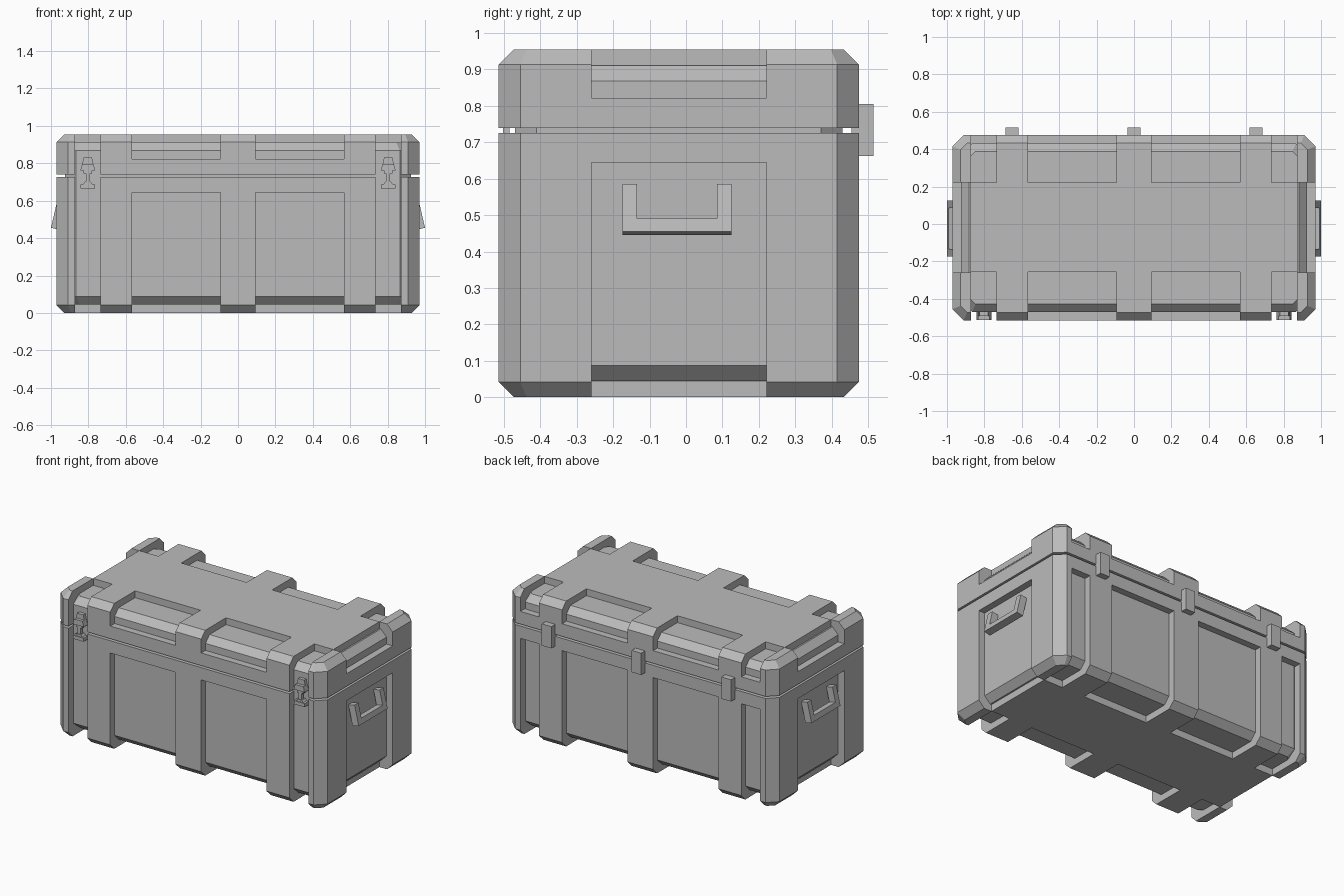
import bpy, bmesh, math
from mathutils import Vector

cube = bpy.data.objects.get("Cube")
if cube:
    bpy.data.objects.remove(cube, do_unlink=True)

# Single flat colour
GREY = (0.5, 0.5, 0.5, 1)
mat = bpy.data.materials.new("plain_grey")
mat.use_nodes = True
mat.diffuse_color = GREY
mat.node_tree.nodes["Principled BSDF"].inputs["Base Color"].default_value = GREY

# Case extents
HX, Y0, Y1, TOP = 0.97, -0.515, 0.475, 0.955
SEAM_LOW, SEAM_HIGH, SEAM_MID = 0.726, 0.739, 0.7325
INSET = 0.045


def finish(name, bm):
    bmesh.ops.recalc_face_normals(bm, faces=bm.faces)
    mesh = bpy.data.meshes.new(name)
    bm.to_mesh(mesh)
    bm.free()
    mesh.materials.append(mat)
    obj = bpy.data.objects.new(name, mesh)
    bpy.context.collection.objects.link(obj)
    return obj


def add_box(bm, x0, x1, y0, y1, z0, z1):
    made = bmesh.ops.create_cube(bm, size=1)["verts"]
    for v in made:
        v.co = Vector((x1 if v.co.x > 0 else x0,
                       y1 if v.co.y > 0 else y0,
                       z1 if v.co.z > 0 else z0))
    return made


def box(name, *bounds):
    bm = bmesh.new()
    add_box(bm, *bounds)
    return finish(name, bm)


def shell(name, inset, z0, z1, rim_z):
    """Block with chamfered upright corners and one chamfered rim."""
    bm = bmesh.new()
    add_box(bm, inset - HX, HX - inset, Y0 + inset, Y1 - inset, z0, z1)
    uprights = [e for e in bm.edges
                if abs(e.verts[0].co.z - e.verts[1].co.z) > 0.01]
    bmesh.ops.bevel(bm, geom=uprights, offset=0.06, segments=1, affect='EDGES')
    rim = [e for e in bm.edges
           if all(abs(v.co.z - rim_z) < 1e-4 for v in e.verts)]
    bmesh.ops.bevel(bm, geom=rim, offset=0.042, segments=1, affect='EDGES')
    return finish(name, bm)


def boolean(target, other, operation):
    mod = target.modifiers.new(operation.lower(), 'BOOLEAN')
    mod.operation, mod.solver, mod.object = operation, 'EXACT', other
    bpy.context.view_layer.objects.active = target
    bpy.ops.object.modifier_apply(modifier=mod.name)
    bpy.data.objects.remove(other, do_unlink=True)


def recess(target, low, high, latch_low, latch_high):
    """Cut the panel recesses on all four sides down to the core."""
    bm = bmesh.new()
    for s in (-1, 1):
        wide = sorted((s * 0.093, s * 0.568))
        narrow = sorted((s * 0.735, s * 0.872))
        add_box(bm, *wide, -0.7, -0.257, low, high)
        add_box(bm, *narrow, -0.7, -0.257, latch_low, latch_high)
        add_box(bm, *wide, 0.222, 0.7, low, high)
        add_box(bm, *narrow, 0.222, 0.7, low, high)
        add_box(bm, *sorted((s * 0.873, s * 1.2)), -0.259, 0.221, low, high)
    cutter = finish("recess_cutter", bm)
    cutter.hide_render = True
    boolean(target, cutter, 'DIFFERENCE')


# Lower case: ribbed outer shell around a smaller core
case_body = shell("case_body", 0, 0, SEAM_LOW, 0)
recess(case_body, -0.1, 0.645, -0.1, 1)
boolean(case_body, shell("core", INSET, INSET, SEAM_MID, INSET), 'UNION')

# Lid
case_lid = shell("case_lid", 0, SEAM_HIGH, TOP, TOP)
recess(case_lid, 0.822, 1.1, 0.6, 1.1)
boolean(case_lid, shell("core", INSET, SEAM_MID, TOP - INSET, TOP - INSET), 'UNION')

# Hinges on the back
for name, x in (("right", -0.653), ("middle", 0), ("left", 0.653)):
    box(name + "_hinge", x - 0.035, x + 0.035, Y1 - 0.02, 0.515, 0.662, 0.805)


def swung_handle(name, side):
    """U-shaped handle: slanted side profile swept along y."""
    out_top, out_low = Vector((0.97, 0.585)), Vector((1.0, 0.455))
    depth = Vector((-0.045, -0.01))
    grip_top = out_low.lerp(out_top, 0.27)
    bm = bmesh.new()

    def bar(low, high, y0, y1):
        profile = [low, high, high + depth, low + depth]
        face = bm.faces.new([bm.verts.new((side * p.x, y0, p.y)) for p in profile])
        ext = bmesh.ops.extrude_face_region(bm, geom=[face])["geom"]
        moved = [v for v in ext if isinstance(v, bmesh.types.BMVert)]
        bmesh.ops.translate(bm, verts=moved, vec=(0, y1 - y0, 0))

    bar(out_low, out_top, -0.175, -0.135)
    bar(out_low, out_top, 0.085, 0.125)
    bar(out_low, grip_top, -0.135, 0.085)
    return finish(name, bm)


def latch(name, x):
    """Tapered catch on the lid, thin rod, and keeper on the body."""
    bm = bmesh.new()
    front, back = -0.512, -0.462

    def block(half, y0, y1, z0, z1, top_scale=1):
        for v in add_box(bm, x - half, x + half, y0, y1, z0, z1):
            if v.co.z > (z0 + z1) / 2:
                v.co.x = x + (v.co.x - x) * top_scale

    block(0.03, -0.492, back, 0.795, 0.83, 0.75)
    block(0.04, front, back, 0.762, 0.797, 0.75)
    block(0.022, -0.505, -0.48, 0.745, 0.762)
    block(0.011, -0.502, -0.485, 0.69, 0.762)
    block(0.025, -0.506, back, 0.688, 0.702, 0.6)
    block(0.039, front, back, 0.665, 0.688)
    return finish(name, bm)


# Paired side handles and front latches
for name, side in (("right", -1), ("left", 1)):
    swung_handle(name + "_handle", side)
    latch(name + "_latch", side * 0.803)
